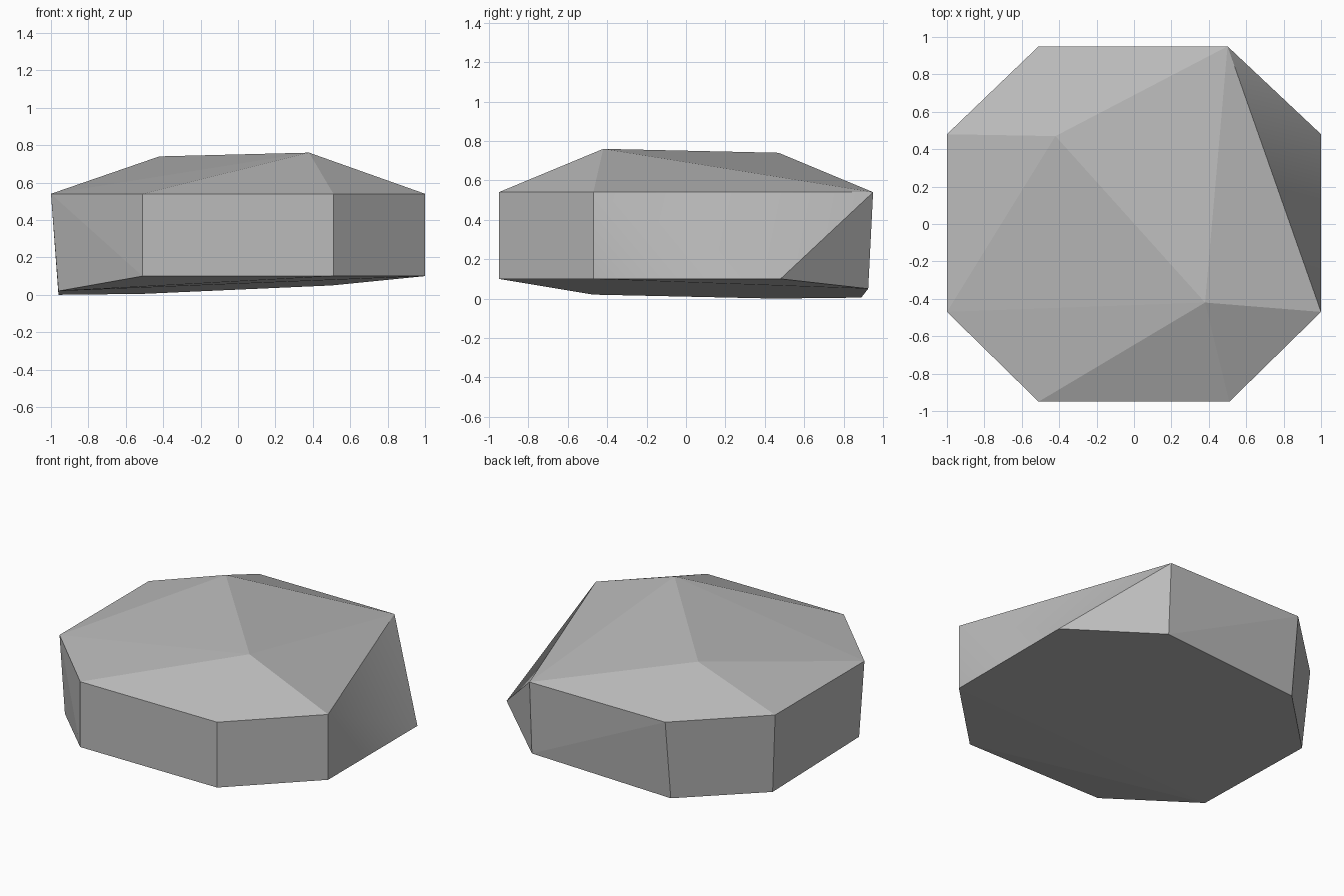
import bpy
import bmesh
import math

cube = bpy.data.objects.get("Cube")
if cube:
    bpy.data.objects.remove(cube, do_unlink=True)

# Stone colour
stone = bpy.data.materials.new("stone_grey")
stone.use_nodes = True
grey = (0.5, 0.5, 0.5, 1)
stone.diffuse_color = grey
stone.node_tree.nodes["Principled BSDF"].inputs["Base Color"].default_value = grey

# Upper rim, with one corner broken away
upper_rim = [(x, y, 0.54) for x, y in (
    (-0.51, -0.95), (0.51, -0.95), (1, -0.47),
    (0.5, 0.95), (-0.51, 0.95), (-1, 0.48), (-1, -0.47))]

# Lower rim, sinking towards the back left
lower_rim = [
    (-0.51, -0.95, 0.1), (0.51, -0.95, 0.1), (1, -0.47, 0.1), (1, 0.48, 0.1),
    (0.5, 0.925, 0.05), (-0.51, 0.89, 0.005), (-0.96, 0.45, 0), (-0.96, -0.47, 0.02)]

# Two low crests on top
crests = [(-0.42, 0.47, 0.74), (0.38, -0.42, 0.76)]

# Wrap the corners in a faceted shell
bm = bmesh.new()
for corner in upper_rim + lower_rim + crests:
    bm.verts.new(corner)
bmesh.ops.convex_hull(bm, input=bm.verts[:])
bmesh.ops.dissolve_limit(bm, angle_limit=math.radians(1),
                         verts=bm.verts[:], edges=bm.edges[:])
bmesh.ops.recalc_face_normals(bm, faces=bm.faces[:])

# Flat facets, except the softly twisted face below the broken corner
for face in bm.faces:
    face.smooth = face.normal.x > 0.74

mesh = bpy.data.meshes.new("rock")
bm.to_mesh(mesh)
bm.free()
mesh.materials.append(stone)
rock = bpy.data.objects.new("rock", mesh)
bpy.context.collection.objects.link(rock)
